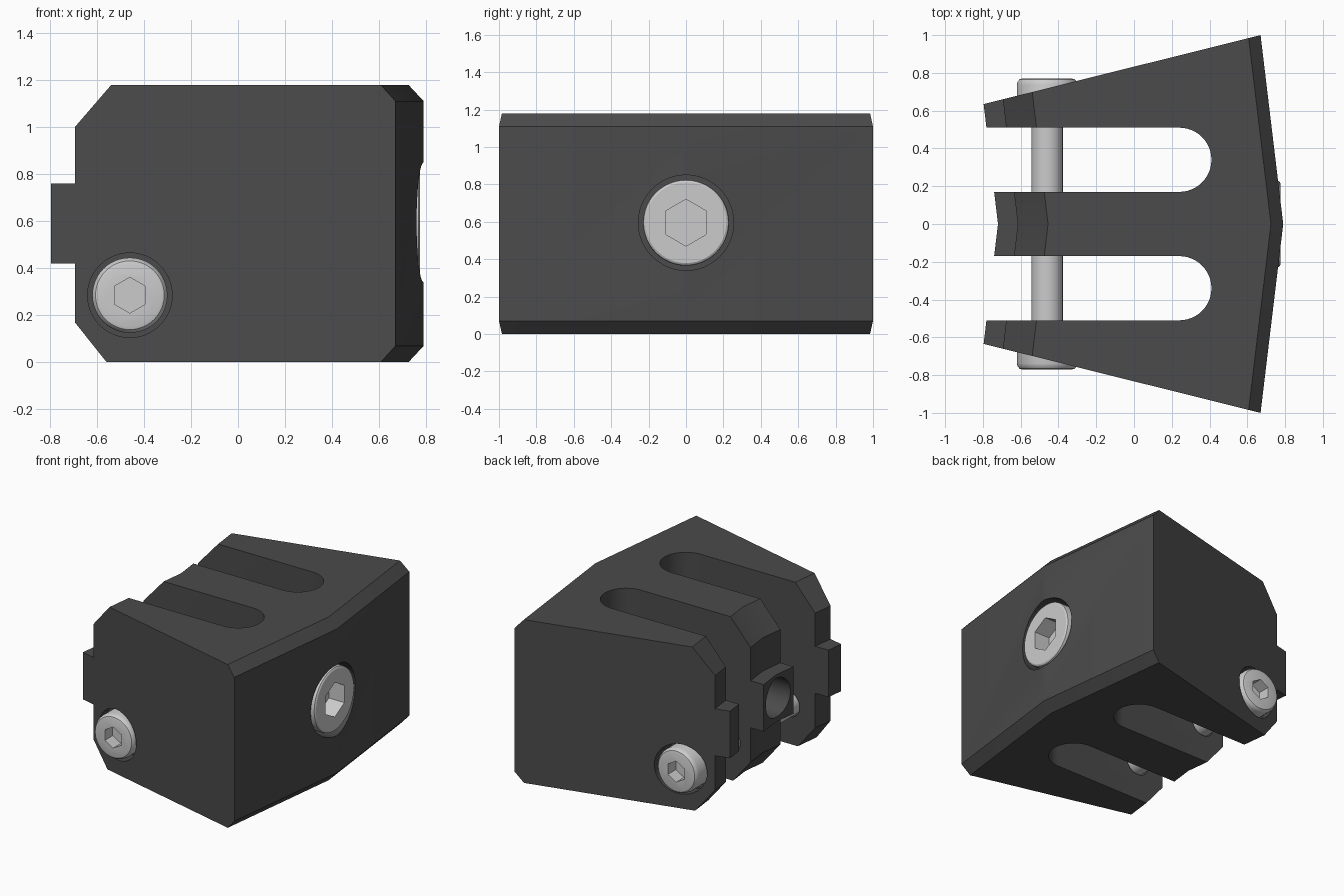
import bpy, bmesh
from math import radians, sin, cos, pi

if "Cube" in bpy.data.objects:
    bpy.data.objects.remove(bpy.data.objects["Cube"])


def mesh_object(name, rings):
    """Skin a stack of equal-length point rings and cap both ends."""
    bm = bmesh.new()
    loops = [[bm.verts.new(p) for p in ring] for ring in rings]
    n = len(loops[0])
    for a, b in zip(loops, loops[1:]):
        for i in range(n):
            j = (i + 1) % n
            bm.faces.new((a[i], a[j], b[j], b[i]))
    bm.faces.new(loops[0])
    bm.faces.new(loops[-1])
    bmesh.ops.recalc_face_normals(bm, faces=bm.faces)
    me = bpy.data.meshes.new(name)
    bm.to_mesh(me)
    bm.free()
    ob = bpy.data.objects.new(name, me)
    bpy.context.collection.objects.link(ob)
    return ob


def lathe(name, axis, u0, z0, profile, sides=48):
    """Turn (radius, height) pairs around the X or Y axis through (u0, z0)."""
    rings = []
    for r, h in profile:
        ring = []
        for k in range(sides):
            a = pi / 2 + 2 * pi * k / sides
            u, v = u0 + r * cos(a), z0 + r * sin(a)
            ring.append((u, h, v) if axis == 'Y' else (h, u, v))
        rings.append(ring)
    return mesh_object(name, rings)


def activate(ob):
    bpy.ops.object.select_all(action='DESELECT')
    ob.select_set(True)
    bpy.context.view_layer.objects.active = ob


def cut(ob, cutter):
    mod = ob.modifiers.new("cut", 'BOOLEAN')
    mod.operation, mod.solver, mod.object = 'DIFFERENCE', 'EXACT', cutter
    activate(ob)
    bpy.ops.object.modifier_apply(modifier=mod.name)
    bpy.data.objects.remove(cutter)


def smooth(ob):
    activate(ob)
    bpy.ops.object.shade_smooth_by_angle(angle=radians(30))


# Body: centre profile (x, z), swept back and flared out to both sides
profile = [(-0.615, 1.0), (-0.455, 1.18), (0.725, 1.18), (0.79, 1.11),
           (0.79, 0.07), (0.725, 0), (-0.475, 0), (-0.615, 0.17),
           (-0.615, 0.42), (-0.72, 0.42), (-0.72, 0.76), (-0.615, 0.76)]
rings = []
for side in (-1, 0, 1):
    ring = []
    for x, z in profile:
        y = abs(side) * (0.833 + 0.249 * x) / 1.03
        ring.append((x - 0.12 * y, side * y, z))
    rings.append(ring)
body = mesh_object("clamp_body", rings)

# Bolt positions
CX, CZ = -0.46, 0.285      # cross bolt
MZ = 0.595                 # main bolt

# Round-ended slots and side counterbores
for s in (-1, 1):
    outline = [(-1.0, s * 0.51), (-1.0, s * 0.17)]
    for k in range(25):
        a = -pi / 2 + pi * k / 24
        outline.append((0.24 + 0.17 * cos(a), s * (0.34 + 0.17 * sin(a))))
    cut(body, mesh_object("slot_cutter",
                          [[(x, y, z) for x, y in outline] for z in (-0.2, 1.4)]))
    cut(body, lathe("side_bore_cutter", 'Y', CX, CZ, [(0.18, s * 0.6), (0.18, s * 1.1)]))

# Through holes and front counterbore
cut(body, lathe("cross_hole_cutter", 'Y', CX, CZ, [(0.092, -0.8), (0.092, 0.8)]))
cut(body, lathe("main_hole_cutter", 'X', 0, MZ, [(0.14, -1), (0.14, 0.6)]))
cut(body, lathe("main_bore_cutter", 'X', 0, MZ, [(0.255, 0.5), (0.255, 1.0)]))
smooth(body)

dark = bpy.data.materials.new("dark_polymer")
dark.diffuse_color = (0.07, 0.07, 0.07, 1)
dark.use_nodes = True
dark.node_tree.nodes["Principled BSDF"].inputs["Base Color"].default_value = dark.diffuse_color
body.data.materials.clear()
body.data.materials.append(dark)

# Cross bolt with a rounded socket head at each end
head = [(0.083, 0.6), (0.16, 0.6), (0.16, 0.738), (0.156, 0.754),
        (0.146, 0.766), (0.132, 0.77)]
cross = lathe("cross_bolt", 'Y', CX, CZ,
              [(r, -h) for r, h in reversed(head)] + head)
for s in (-1, 1):
    cut(cross, lathe("hex_cutter", 'Y', CX, CZ, [(0.076, s * 0.68), (0.076, s * 0.9)], 6))
smooth(cross)

# Main bolt through the middle prong
main = lathe("main_bolt", 'X', 0, MZ,
             [(0.135, -0.3), (0.135, 0.5), (0.23, 0.5), (0.23, 0.755),
              (0.227, 0.768), (0.216, 0.775)])
cut(main, lathe("hex_cutter", 'X', 0, MZ, [(0.125, 0.65), (0.125, 0.9)], 6))
smooth(main)
